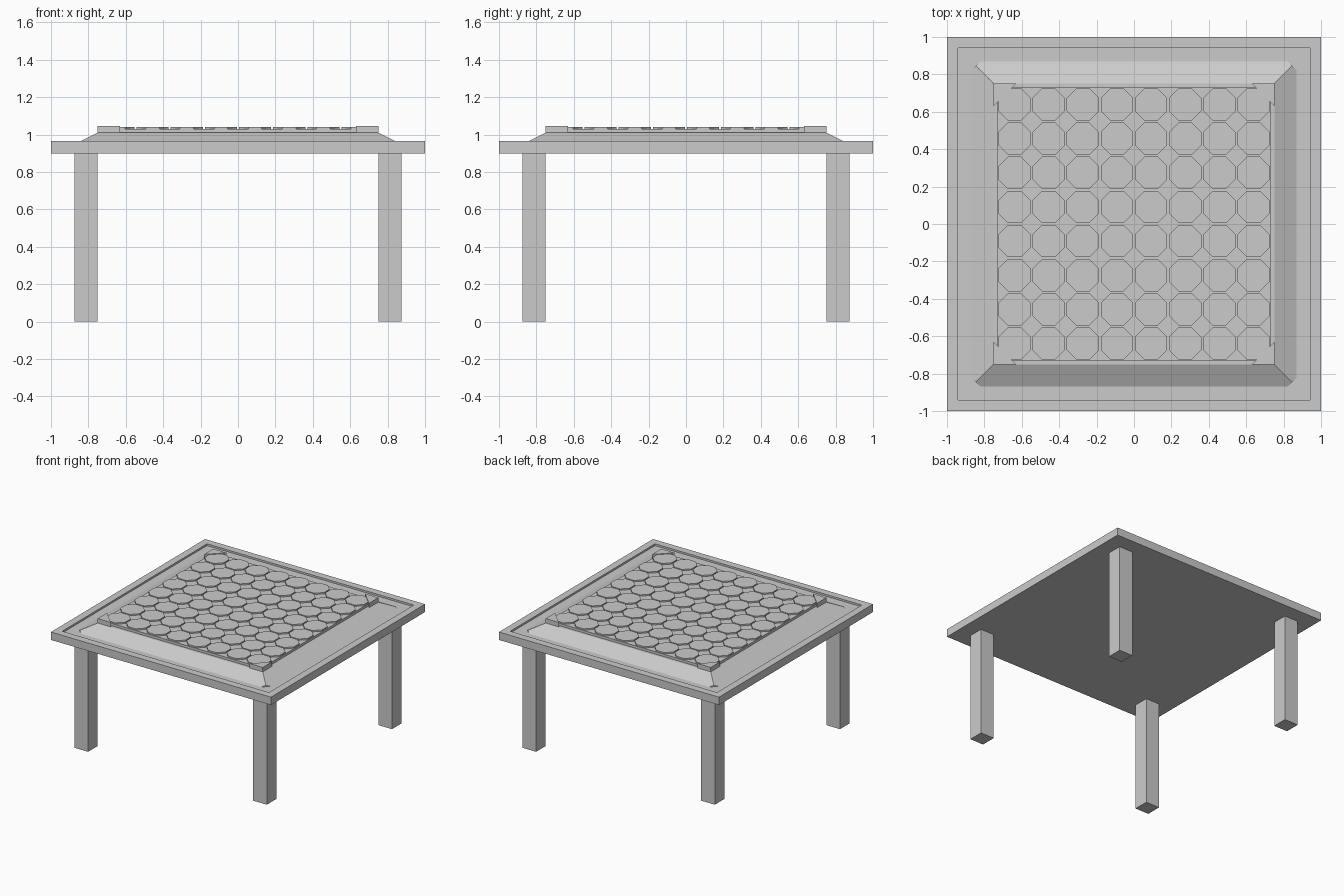
import bpy
import bmesh
import math
from mathutils import Matrix, Vector

cube = bpy.data.objects.get("Cube")
if cube:
    bpy.data.objects.remove(cube, do_unlink=True)

GREY = (0.6, 0.6, 0.6, 1.0)
mat = bpy.data.materials.new("plain_grey")
mat.use_nodes = True
mat.diffuse_color = GREY
mat.node_tree.nodes["Principled BSDF"].inputs["Base Color"].default_value = GREY


def finish(name, bm):
    bmesh.ops.recalc_face_normals(bm, faces=bm.faces)
    mesh = bpy.data.meshes.new(name)
    bm.to_mesh(mesh)
    bm.free()
    mesh.materials.append(mat)
    obj = bpy.data.objects.new(name, mesh)
    bpy.context.collection.objects.link(obj)
    return obj


def add_box(bm, x, y, z0, z1, half):
    m = Matrix.Translation((x, y, (z0 + z1) / 2)) @ Matrix.Diagonal((2 * half, 2 * half, z1 - z0, 1))
    bmesh.ops.create_cube(bm, size=1, matrix=m)


def add_prism(bm, points, z0, z1):
    face = bm.faces.new([bm.verts.new((x, y, z0)) for x, y in points])
    ext = bmesh.ops.extrude_face_region(bm, geom=[face], use_keep_orig=True)
    top = [v for v in ext["geom"] if isinstance(v, bmesh.types.BMVert)]
    bmesh.ops.translate(bm, verts=top, vec=(0, 0, z1 - z0))


CORNERS = [(sx, sy) for sx in (-1, 1) for sy in (-1, 1)]

# Table top with a raised rim around a shallow recess
bm = bmesh.new()
add_box(bm, 0, 0, 0.90, 0.965, 1.0)
bm.faces.ensure_lookup_table()
top = max(bm.faces, key=lambda f: f.calc_center_median().z)
bmesh.ops.inset_region(bm, faces=[top], thickness=0.06, use_even_offset=True)
floor = bmesh.ops.extrude_face_region(bm, geom=[top])
bmesh.ops.translate(bm, vec=(0, 0, -0.015),
                    verts=[v for v in floor["geom"] if isinstance(v, bmesh.types.BMVert)])
if top.is_valid:
    bmesh.ops.delete(bm, geom=[top], context="FACES_ONLY")
finish("table_top", bm)

# Square legs
for sx, sy in CORNERS:
    bm = bmesh.new()
    add_box(bm, sx * 0.8125, sy * 0.8125, 0, 0.90, 0.0625)
    side = "left" if sx > 0 else "right"
    finish(("front_" if sy < 0 else "back_") + side + "_leg", bm)

# Sloped base under the board, with clipped bottom corners
bm = bmesh.new()
add_box(bm, 0, 0, 0.949, 1.01, 0.872)
for v in bm.verts:
    if v.co.z > 1:
        v.co.x = math.copysign(0.75, v.co.x)
        v.co.y = math.copysign(0.75, v.co.y)
for sx, sy in CORNERS:
    bmesh.ops.bisect_plane(bm, geom=bm.verts[:] + bm.edges[:] + bm.faces[:],
                           plane_co=(sx * 0.845, sy * 0.845, 0),
                           plane_no=Vector((sx, sy, 0)), clear_outer=True)
    bmesh.ops.holes_fill(bm, edges=[e for e in bm.edges if e.is_boundary])
finish("sloped_base", bm)

# Board plate
bm = bmesh.new()
add_box(bm, 0, 0, 1.008, 1.03, 0.73)
finish("board_plate", bm)

# Eight by eight raised octagonal tiles
bm = bmesh.new()
pitch = 1.46 / 8
radius = 0.086 / math.cos(math.pi / 8)
octagon = [(radius * math.cos(math.pi * (k + 0.5) / 4),
            radius * math.sin(math.pi * (k + 0.5) / 4)) for k in range(8)]
for i in range(8):
    for j in range(8):
        cx, cy = (i - 3.5) * pitch, (j - 3.5) * pitch
        add_prism(bm, [(cx + x, cy + y) for x, y in octagon], 1.029, 1.041)
finish("board_tiles", bm)

# Triangular corner brackets
bm = bmesh.new()
for sx, sy in CORNERS:
    add_prism(bm, [(sx * 0.75, sy * 0.75), (sx * 0.63, sy * 0.75), (sx * 0.75, sy * 0.63)], 1.009, 1.047)
finish("corner_brackets", bm)
